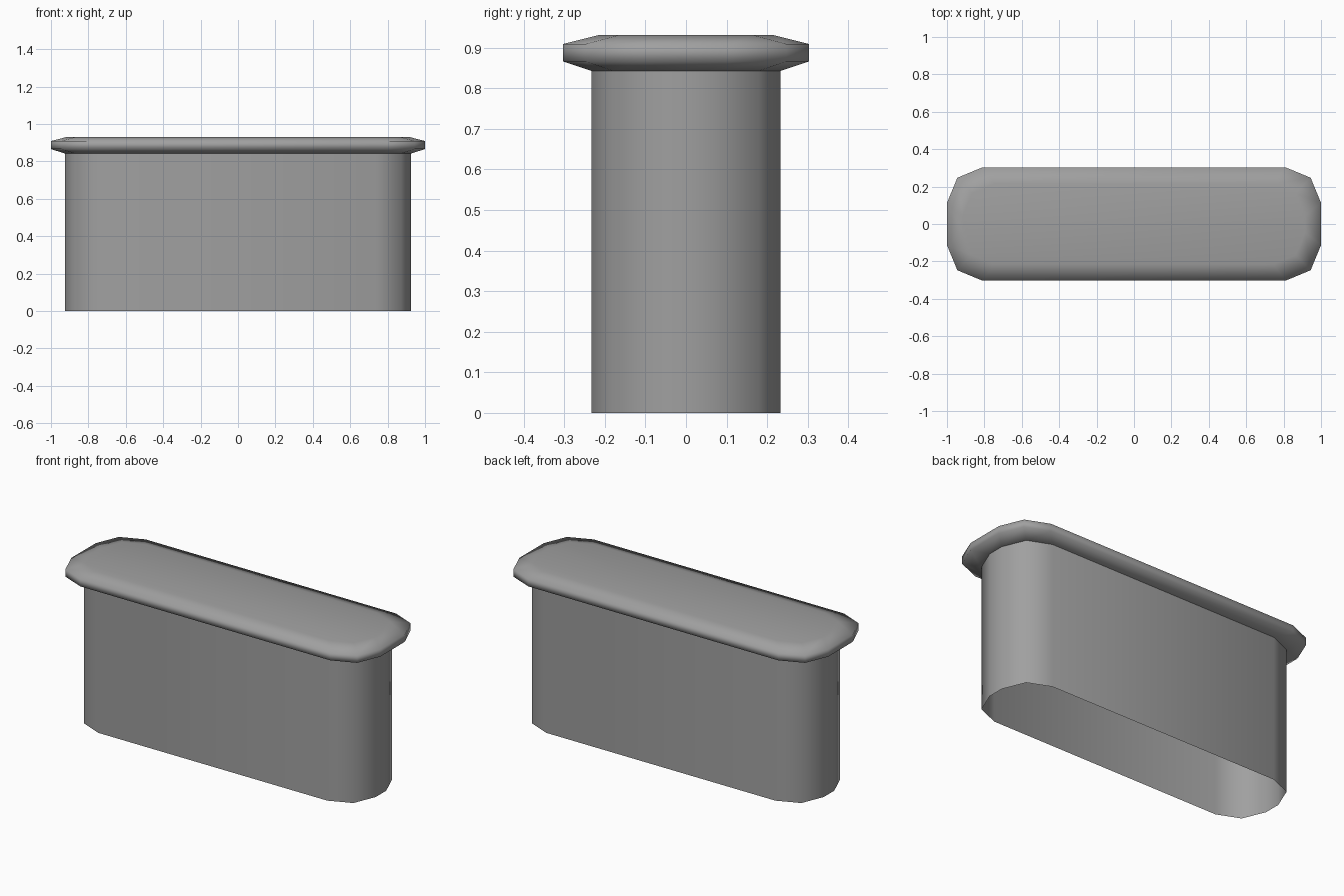
import bpy
import bmesh
from math import sin, cos, pi

cube = bpy.data.objects.get("Cube")
if cube:
    bpy.data.objects.remove(cube, do_unlink=True)

grey = bpy.data.materials.new("mid_grey")
grey.use_nodes = True
colour = (0.35, 0.35, 0.35, 1)
grey.diffuse_color = colour
grey.node_tree.nodes["Principled BSDF"].inputs["Base Color"].default_value = colour


def rounded_outline(half_x, half_y, radius, steps=2):
    """Counter-clockwise rectangle with faceted round corners."""
    points = []
    for corner, (sx, sy) in enumerate([(1, 1), (-1, 1), (-1, -1), (1, -1)]):
        for i in range(steps + 1):
            a = (corner + i / steps) * pi / 2
            points.append((sx * (half_x - radius) + radius * cos(a),
                           sy * (half_y - radius) + radius * sin(a)))
    return points


def loft(name, sections, capped):
    """Join outlines (half_x, half_y, radius, z) from bottom to top."""
    bm = bmesh.new()
    rings = [[bm.verts.new((x, y, z)) for x, y in rounded_outline(hx, hy, r)]
             for hx, hy, r, z in sections]
    for low, high in zip(rings, rings[1:]):
        for i in range(len(low)):
            j = (i + 1) % len(low)
            bm.faces.new((low[i], low[j], high[j], high[i]))
    if capped:
        bm.faces.new(rings[0][::-1])
        bm.faces.new(rings[-1])
    for face in bm.faces:
        face.smooth = True
    mesh = bpy.data.meshes.new(name)
    bm.to_mesh(mesh)
    bm.free()
    mesh.materials.append(grey)
    obj = bpy.data.objects.new(name, mesh)
    bpy.context.collection.objects.link(obj)
    return obj


# Hollow body, open at the bottom
loft("body", [(0.926, 0.233, 0.185, 0), (0.926, 0.233, 0.185, 0.845)], False)

# Overhanging lid with chamfered rim
loft("lid", [(0.927, 0.234, 0.185, 0.843),
             (1.0, 0.303, 0.19, 0.866),
             (1.0, 0.303, 0.19, 0.909),
             (0.915, 0.215, 0.17, 0.931)], True)
